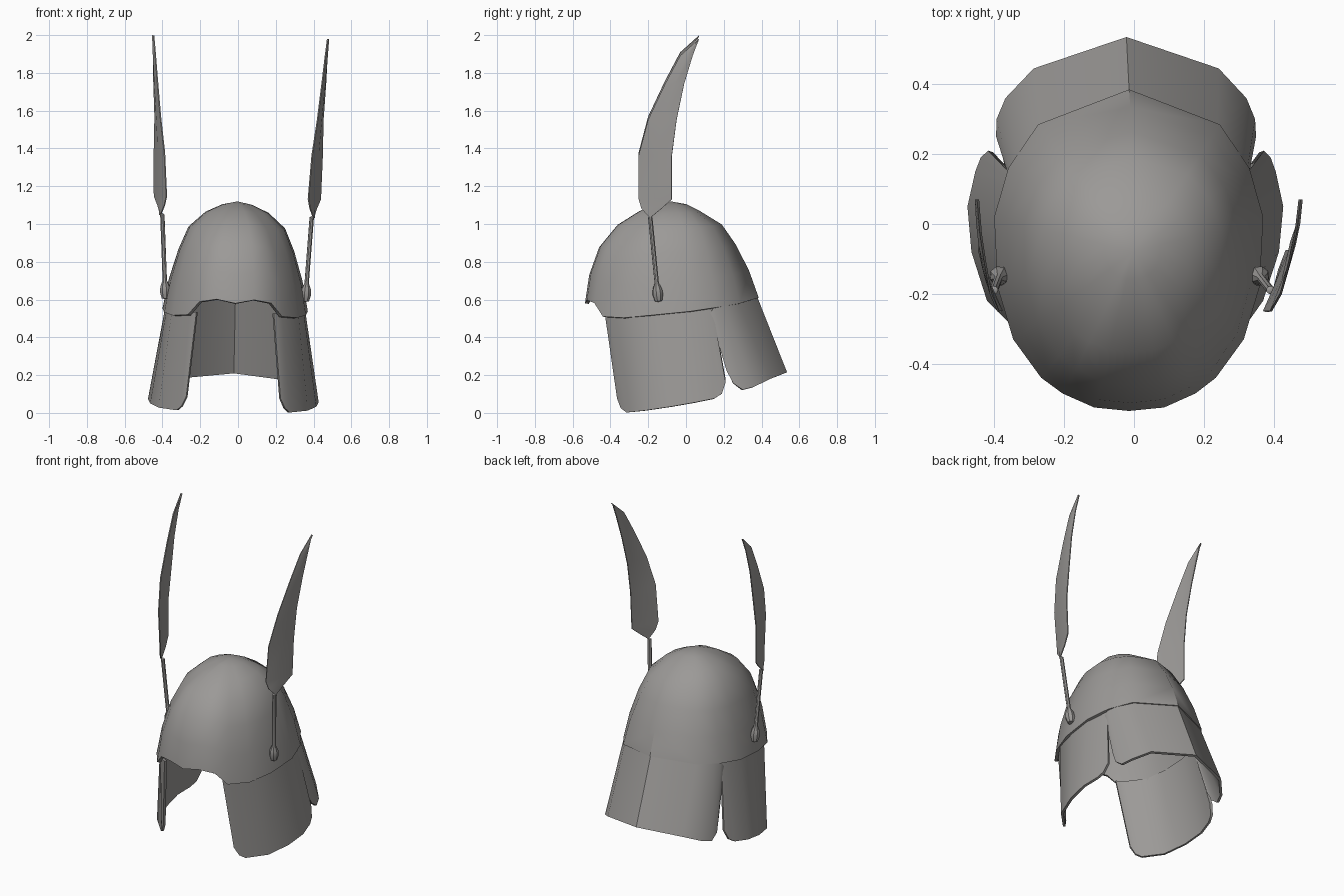
import bpy, bmesh, math
from mathutils import Matrix, Vector

if "Cube" in bpy.data.objects:
    bpy.data.objects.remove(bpy.data.objects["Cube"])

steel = bpy.data.materials.new("grey steel")
steel.diffuse_color = (0.33, 0.32, 0.31, 1)
steel.use_nodes = True
steel.node_tree.nodes["Principled BSDF"].inputs["Base Color"].default_value = steel.diffuse_color

# the whole helmet leans very slightly to one side
LEAN = Matrix.Translation((-0.026, 0, 0)) @ Matrix.Rotation(0.02, 4, 'Y')


def grid(name, rows, thickness=0.0, offset=-1):
    """Skin rows of points into a half part, mirror it in x and thicken it."""
    bm = bmesh.new()
    vs = [[bm.verts.new(p) for p in row] for row in rows]
    for a, b in zip(vs, vs[1:]):
        for i in range(len(a) - 1):
            bm.faces.new((a[i], a[i + 1], b[i + 1], b[i]))
    bmesh.ops.remove_doubles(bm, verts=bm.verts, dist=1e-4)
    mesh = bpy.data.meshes.new(name)
    bm.to_mesh(mesh)
    bm.free()
    mesh.materials.append(steel)
    ob = bpy.data.objects.new(name, mesh)
    bpy.context.collection.objects.link(ob)
    ob.matrix_world = LEAN
    mirror = ob.modifiers.new("mirror", 'MIRROR')
    mirror.merge_threshold = 0.0005
    if thickness:
        solid = ob.modifiers.new("thickness", 'SOLIDIFY')
        solid.thickness = thickness
        solid.offset = offset
    return ob


# dome: rim outline (front to back) shrunk up to the crown
rim = [(0, -.535, .58), (.10, -.525, .60), (.19, -.485, .585), (.25, -.44, .515),
       (.33, -.33, .51), (.375, -.18, .525), (.385, .02, .545), (.345, .16, .565),
       (.26, .285, .585), (0, .385, .61)]
heights = [0, .28, .55, .76, .90, .97, 1]
front_s = [1, .95, .835, .63, .37, .17, 0]
side_s = [1, .92, .80, .67, .44, .21, 0]
back_s = [1, .89, .74, .58, .33, .18, 0]
crown = Vector((0, -.08, 1.12))
rows = []
for h, f, s, b in zip(heights, front_s, side_s, back_s):
    row = []
    for x, y, z in rim:
        d = Vector((x, y - crown.y)).normalized().y ** 2
        k = s + ((f if y < crown.y else b) - s) * d
        row.append((x * k, crown.y + (y - crown.y) * k, z + (crown.z - z) * h))
    rows.append(row)
grid("dome", rows, 0.02)

# cheek guards: bottom edge and top edge, front to back
cheek_low = [(.25, -.365, .08), (.275, -.345, .03), (.30, -.315, .008), (.395, -.22, .02),
             (.44, -.08, .042), (.452, .05, .065), (.43, .15, .085), (.415, .19, .11),
             (.395, .21, .17)]
cheek_top = [(.205, -.43, .53), (.225, -.42, .53), (.25, -.405, .53), (.335, -.29, .53),
             (.363, -.15, .54), (.37, 0, .555), (.345, .10, .56), (.34, .125, .56),
             (.335, .14, .56)]
grid("cheek_guards", [cheek_low, cheek_top], 0.015)

# neck guard: side edge to the middle of the back
neck_low = [(.36, .215, .23), (.372, .25, .165), (.37, .30, .13), (.345, .36, .145),
            (.265, .445, .185), (0, .535, .215)]
neck_top = [(.345, .125, .53), (.343, .135, .545), (.338, .15, .57), (.318, .19, .59),
            (.253, .275, .60), (0, .373, .625)]
grid("neck_guard", [neck_low, neck_top], 0.015)

# feathers: height, leading edge (x, y), trailing edge (x, y)
blade = [(1.04, .405, -.19, .405, -.19), (1.09, .385, -.235, .42, -.13),
         (1.14, .375, -.25, .44, -.075), (1.37, .39, -.25, .445, -.075),
         (1.56, .415, -.20, .445, -.05), (1.75, .435, -.11, .455, -.01),
         (1.90, .45, -.03, .46, .035), (1.99, .46, .07, .46, .07)]
grid("feathers", [[(lx, ly, z), ((lx + tx) / 2 + .006, (ly + ty) / 2, z), (tx, ty, z)]
                  for z, lx, ly, tx, ty in blade], 0.006, 0)

# feather holders: knob and thin stem turned around one leaning axis
foot, tip = Vector((.37, -.145, .595)), Vector((.396, -.19, 1.05))
turn = (tip - foot).to_track_quat('Z', 'Y')
profile = [(0, 0), (.005, .02), (.04, .029), (.07, .025), (.10, .012), (.45, .012), (.458, 0)]
grid("feather_holders", [[foot + turn @ Vector((r * math.cos(a), r * math.sin(a), t))
                          for a in [i * math.tau / 8 for i in range(9)]]
                         for t, r in profile])

# bake the modifiers, then smooth while keeping hard edges
bpy.ops.object.select_all(action='SELECT')
bpy.context.view_layer.objects.active = bpy.context.selected_objects[0]
bpy.ops.object.convert(target='MESH')
bpy.ops.object.shade_smooth_by_angle(angle=math.radians(40))
